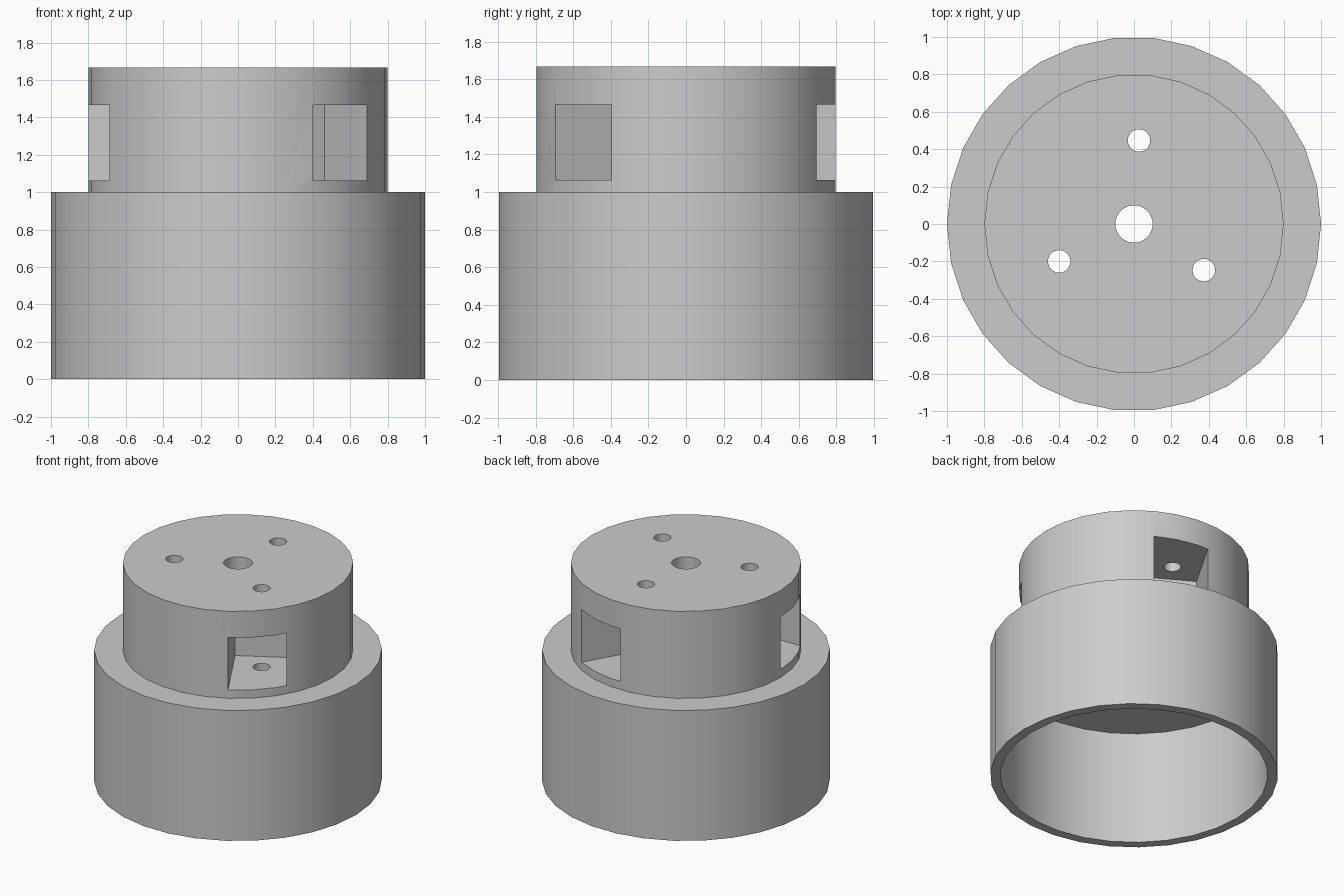
import bpy, bmesh, math
from mathutils import Matrix, Vector

cube = bpy.data.objects.get("Cube")
if cube:
    bpy.data.objects.remove(cube, do_unlink=True)

SIDES = 30
TOP, SHOULDER, CEILING = 1.667, 1.0, 0.87

grey = bpy.data.materials.new("plain_grey")
grey.use_nodes = True
grey.diffuse_color = (0.6, 0.6, 0.6, 1)
grey.node_tree.nodes["Principled BSDF"].inputs["Base Color"].default_value = (0.6, 0.6, 0.6, 1)


def add_object(name, bm):
    bmesh.ops.recalc_face_normals(bm, faces=bm.faces)
    mesh = bpy.data.meshes.new(name)
    bm.to_mesh(mesh)
    bm.free()
    mesh.materials.append(grey)
    obj = bpy.data.objects.new(name, mesh)
    bpy.context.collection.objects.link(obj)
    return obj


def lathe(name, profile):
    """Turn a closed (radius, height) loop around z."""
    bm = bmesh.new()
    rings = []
    for i in range(SIDES):
        a = math.tau * i / SIDES
        rings.append([bm.verts.new((r * math.cos(a), r * math.sin(a), z)) for r, z in profile])
    n = len(profile)
    for i in range(SIDES):
        a, b = rings[i], rings[(i + 1) % SIDES]
        for j in range(n):
            k = (j + 1) % n
            bm.faces.new((a[j], b[j], b[k], a[k]))
    return add_object(name, bm)


def box_cutter(name, low, high, turn):
    low, high = Vector(low), Vector(high)
    bm = bmesh.new()
    size = Matrix.Diagonal((*(high - low), 1))
    bmesh.ops.create_cube(bm, size=1, matrix=turn @ Matrix.Translation((low + high) / 2) @ size)
    return add_object(name, bm)


def bolt_cutter(name, x, y, radius, turn):
    bm = bmesh.new()
    bmesh.ops.create_cone(bm, cap_ends=True, segments=SIDES, radius1=radius, radius2=radius,
                          depth=3, matrix=turn @ Matrix.Translation((x, y, 1)))
    return add_object(name, bm)


# Hollow skirt, narrower hub and central bore in one turned solid
housing = lathe("stepped_housing", [
    (0.1, CEILING), (0.93, CEILING), (0.93, 0), (1, 0),
    (1, SHOULDER), (0.8, SHOULDER), (0.8, TOP), (0.1, TOP)])

# Three offset side pockets, each with a bolt hole through it
cutters = []
for k in range(3):
    turn = Matrix.Rotation(math.radians(-60 + 120 * k), 4, "Z")
    cutters.append(box_cutter("pocket_cutter", (0.23, 0, 1.063), (1.1, 0.4, 1.465), turn))
    cutters.append(bolt_cutter("bolt_hole_cutter", 0.4, 0.2, 0.06, turn))

bpy.ops.object.select_all(action="DESELECT")
housing.select_set(True)
bpy.context.view_layer.objects.active = housing
for cutter in cutters:
    cutter.hide_render = True
    cut = housing.modifiers.new("cut", "BOOLEAN")
    cut.operation = "DIFFERENCE"
    cut.solver = "EXACT"
    cut.object = cutter
    bpy.ops.object.modifier_apply(modifier=cut.name)
    bpy.data.objects.remove(cutter, do_unlink=True)

bpy.ops.object.shade_smooth_by_angle(angle=math.radians(30))
